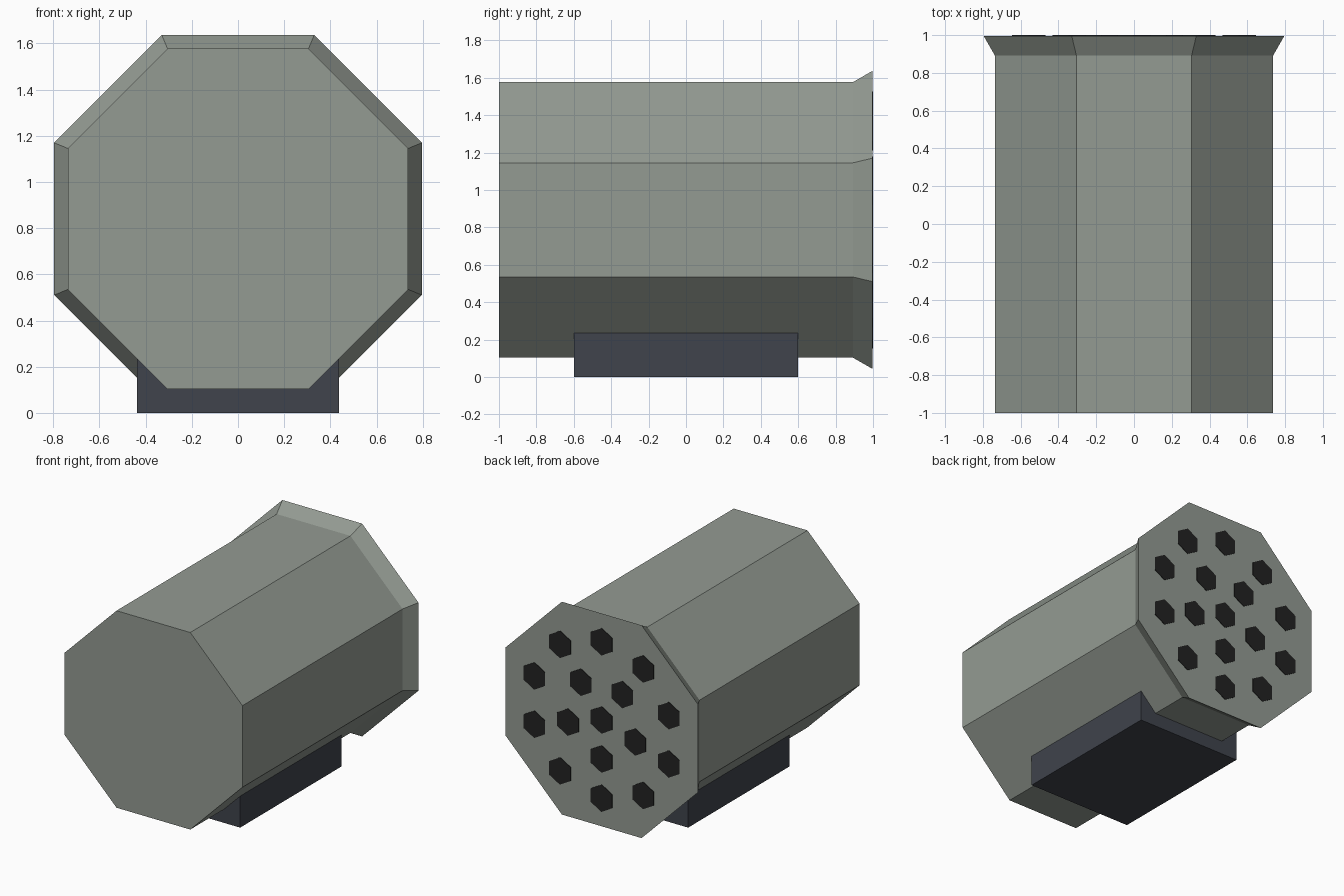
import bpy, bmesh, math

if "Cube" in bpy.data.objects:
    bpy.data.objects.remove(bpy.data.objects["Cube"], do_unlink=True)

AXIS_Z = 0.84       # height of the housing axis
BACK = 0.996        # plane of the perforated back face


def material(name, rgb):
    m = bpy.data.materials.new(name)
    m.use_nodes = True
    colour = (*rgb, 1.0)
    m.diffuse_color = colour
    m.node_tree.nodes["Principled BSDF"].inputs["Base Color"].default_value = colour
    return m


GREY = material("grey_green_paint", (0.295, 0.328, 0.290))
SLATE = material("dark_slate", (0.050, 0.056, 0.072))
BLACK = material("hole_black", (0.016, 0.016, 0.016))


def finish(name, bm, mat):
    bmesh.ops.recalc_face_normals(bm, faces=bm.faces[:])
    mesh = bpy.data.meshes.new(name)
    bm.to_mesh(mesh)
    bm.free()
    mesh.materials.append(mat)
    obj = bpy.data.objects.new(name, mesh)
    bpy.context.collection.objects.link(obj)
    return obj


def prism(bm, sides, start, sections, cx=0.0, cz=AXIS_Z):
    """Closed prism along y through (y, radius) sections."""
    rings = []
    for y, r in sections:
        angles = [start + math.tau * i / sides for i in range(sides)]
        rings.append([bm.verts.new((cx + r * math.cos(a), y, cz + r * math.sin(a)))
                      for a in angles])
    for a, b in zip(rings, rings[1:]):
        for i in range(sides):
            j = (i + 1) % sides
            bm.faces.new((a[i], a[j], b[j], b[i]))
    bm.faces.new(rings[0])
    bm.faces.new(rings[-1])


# Octagonal housing with a flared rear rim
bm = bmesh.new()
corner = 1 / math.cos(math.pi / 8)
prism(bm, 8, math.pi / 8,
      [(-1.0, 0.737 * corner), (0.893, 0.737 * corner), (BACK, 0.796 * corner)])
finish("housing", bm, GREY)

# Hexagonal tube openings: centre, ring of five, ring of ten
bm = bmesh.new()
for count, radius in ((1, 0.0), (5, 0.292), (10, 0.585)):
    for i in range(count):
        a = -math.pi / 2 + math.tau * i / count
        prism(bm, 6, math.pi / 2, [(BACK - 0.002, 0.102), (1.0, 0.102)],
              radius * math.cos(a), AXIS_Z + radius * math.sin(a))
finish("tube_openings", bm, BLACK)

# Mounting block under the housing
bm = bmesh.new()
bmesh.ops.create_cube(bm, size=1.0)
bmesh.ops.scale(bm, vec=(0.876, 1.2, 0.236), verts=bm.verts[:])
bmesh.ops.translate(bm, vec=(0, 0, 0.118), verts=bm.verts[:])
finish("mounting_block", bm, SLATE)
